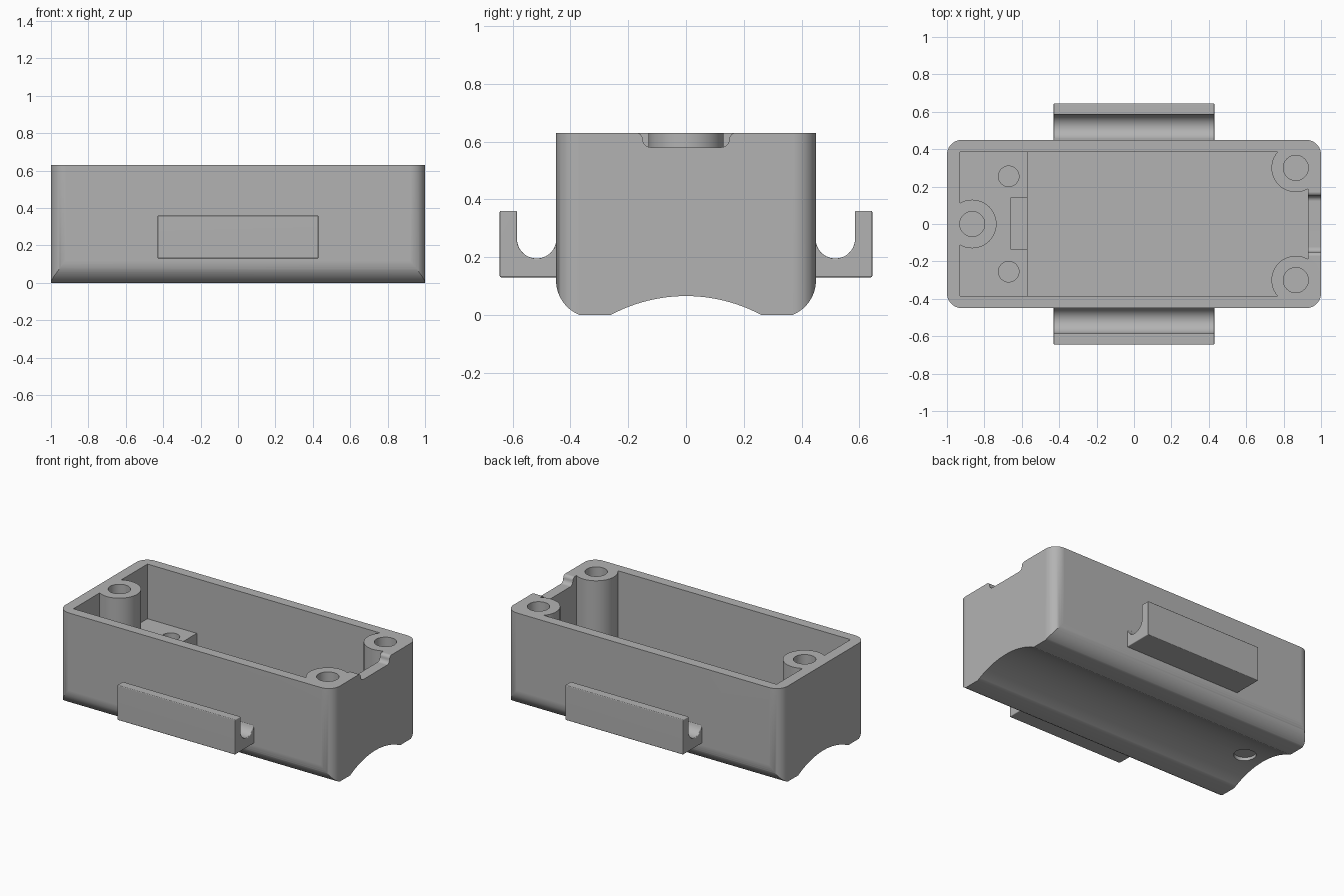
import bpy, bmesh
from math import radians, sin, cos

if "Cube" in bpy.data.objects:
    bpy.data.objects.remove(bpy.data.objects["Cube"], do_unlink=True)

grey = bpy.data.materials.new("plain grey")
grey.use_nodes = True
grey.diffuse_color = (0.45, 0.45, 0.45, 1)
grey.node_tree.nodes["Principled BSDF"].inputs["Base Color"].default_value = grey.diffuse_color


def arc(cx, cy, r, start, end, n=12):
    angles = [radians(start + (end - start) * i / n) for i in range(n + 1)]
    return [(cx + r * cos(a), cy + r * sin(a)) for a in angles]


def prism(name, points, axis, lo, hi):
    """Extrude a closed 2D profile along an axis."""
    place = {"X": lambda p, d: (d, *p),
             "Y": lambda p, d: (p[0], d, p[1]),
             "Z": lambda p, d: (*p, d)}[axis]
    bm = bmesh.new()
    face = bm.faces.new([bm.verts.new(place(p, lo)) for p in points])
    new = bmesh.ops.extrude_face_region(bm, geom=[face])["geom"]
    for v in new:
        if isinstance(v, bmesh.types.BMVert):
            v.co["XYZ".index(axis)] = hi
    bmesh.ops.recalc_face_normals(bm, faces=bm.faces)
    mesh = bpy.data.meshes.new(name)
    bm.to_mesh(mesh)
    bm.free()
    mesh.materials.append(grey)
    obj = bpy.data.objects.new(name, mesh)
    bpy.context.collection.objects.link(obj)
    return obj


def cylinder(name, x, y, r, lo, hi):
    return prism(name, arc(x, y, r, 0, 360, 40)[:-1], "Z", lo, hi)


def activate(obj):
    bpy.ops.object.select_all(action="DESELECT")
    obj.select_set(True)
    bpy.context.view_layer.objects.active = obj


def combine(obj, other, operation):
    activate(obj)
    mod = obj.modifiers.new("boolean", "BOOLEAN")
    mod.operation, mod.solver, mod.object = operation, "EXACT", other
    bpy.ops.object.modifier_apply(modifier=mod.name)
    bpy.data.objects.remove(other, do_unlink=True)


def smooth(obj):
    activate(obj)
    bpy.ops.object.shade_smooth_by_angle(angle=radians(30))
    mod = obj.modifiers.new("normals", "WEIGHTED_NORMAL")
    mod.keep_sharp = True


# Outer shell: rounded lower edges and arched underside, with rounded corners
half = [(-0.45, 0.63)] + arc(-0.32, 0.12, 0.13, 180, 247) + [(-0.26, 0)]
arch = arc(0, -0.487, 0.552, 118.1, 61.9, 24)[1:-1]
profile = half + arch + [(-y, z) for y, z in reversed(half)]
shell = prism("case_body", profile, "X", -1, 1)
outline = []
for sx, sy, start in ((1, 1, 0), (-1, 1, 90), (-1, -1, 180), (1, -1, 270)):
    outline += arc(sx * 0.92, sy * 0.37, 0.08, start, start + 90, 10)
combine(shell, prism("outline", outline, "Z", -0.1, 0.8), "INTERSECT")

# Cavity with a raised shelf at one end
cavity = [(-0.93, 0.8), (-0.93, 0.27), (-0.57, 0.27), (-0.57, 0.13), (0.93, 0.13), (0.93, 0.8)]
combine(shell, prism("cavity", cavity, "Y", -0.385, 0.385), "DIFFERENCE")

# Screw posts flush with the rim, then their holes
posts = [(-0.865, 0), (0.865, 0.3), (0.865, -0.3)]
for x, y in posts:
    combine(shell, cylinder("post", x, y, 0.13, 0.1, 0.63), "UNION")
for x, y in posts:
    combine(shell, cylinder("post_hole", x, y, 0.067, 0.2, 0.8), "DIFFERENCE")

# Shelf holes and shelf pocket
for y in (-0.255, 0.255):
    combine(shell, cylinder("shelf_hole", -0.67, y, 0.055, 0.16, 0.4), "DIFFERENCE")
pocket = [(-0.66, -0.135), (-0.55, -0.135), (-0.55, 0.14), (-0.66, 0.14)]
combine(shell, prism("pocket", pocket, "Z", 0.18, 0.4), "DIFFERENCE")

# Cable notch in the end wall, with curved shoulders
side = [(-0.172, 0.7), (-0.172, 0.63)] + arc(-0.172, 0.608, 0.022, 90, 0, 6)[1:]
side += arc(-0.122, 0.608, 0.028, 180, 270, 6)
notch = side + [(-y, z) for y, z in reversed(side)]
combine(shell, prism("notch", notch, "X", 0.92, 1.1), "DIFFERENCE")

# Shallow round recess underneath
combine(shell, cylinder("recess", -0.865, 0, 0.067, -0.1, 0.085), "DIFFERENCE")
smooth(shell)

# Side hooks with a U-shaped channel
for name, s in (("front_hook", 1), ("back_hook", -1)):
    hook = [(-0.44, 0.13), (-0.645, 0.13), (-0.645, 0.36), (-0.585, 0.36)]
    hook += arc(-0.517, 0.263, 0.068, 180, 350, 20) + [(-0.44, 0.25)]
    obj = prism(name, [(s * y, z) for y, z in hook], "X", -0.43, 0.43)
    activate(obj)
    bevel = obj.modifiers.new("bevel", "BEVEL")
    bevel.width, bevel.segments = 0.012, 3
    bevel.limit_method, bevel.angle_limit = "ANGLE", radians(50)
    bpy.ops.object.modifier_apply(modifier=bevel.name)
    smooth(obj)
